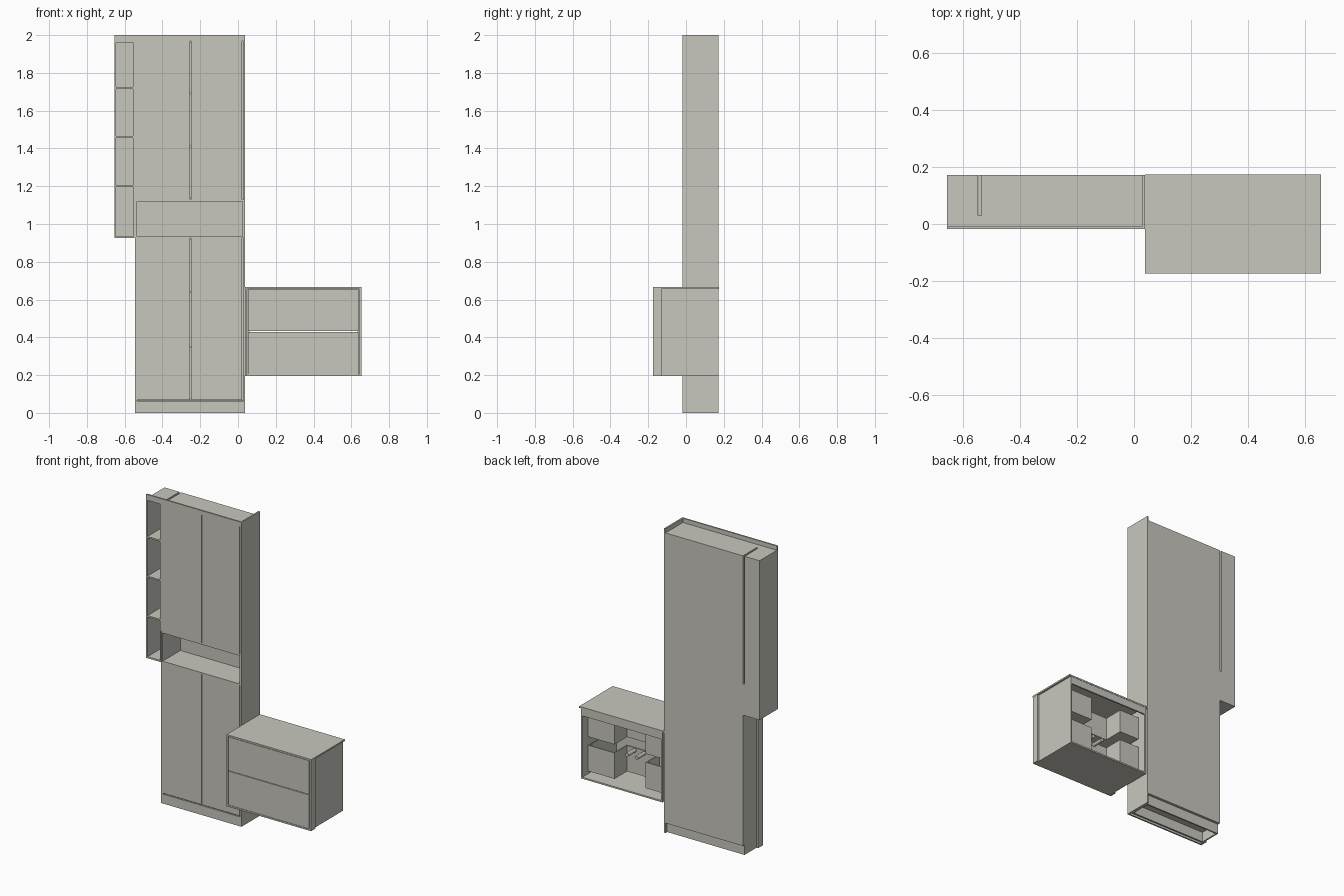
import bpy
import bmesh
from mathutils import Matrix, Vector

if "Cube" in bpy.data.objects:
    bpy.data.objects.remove(bpy.data.objects["Cube"], do_unlink=True)

# One warm grey finish
COLOUR = (0.58, 0.57, 0.515, 1)
finish = bpy.data.materials.new("warm_grey")
finish.use_nodes = True
finish.diffuse_color = COLOUR
bsdf = finish.node_tree.nodes["Principled BSDF"]
bsdf.inputs["Base Color"].default_value = COLOUR
bsdf.inputs["Roughness"].default_value = 0.7


def make(name, bm):
    mesh = bpy.data.meshes.new(name)
    bm.to_mesh(mesh)
    bm.free()
    mesh.materials.append(finish)
    obj = bpy.data.objects.new(name, mesh)
    bpy.context.collection.objects.link(obj)
    return obj


def boards(name, *boxes):
    """Join boards, each given as (x range, y range, z range)."""
    bm = bmesh.new()
    for ranges in boxes:
        low = Vector([r[0] for r in ranges])
        high = Vector([r[1] for r in ranges])
        place = Matrix.Translation((low + high) / 2) @ Matrix.Diagonal((high - low).to_4d())
        bmesh.ops.create_cube(bm, size=1, matrix=place)
    return make(name, bm)


def carcass(name, x, y, z, t=0.01, shelves=(), back=True):
    """Open-fronted box with optional back and shelves."""
    inner = (x[0] + t, x[1] - t)
    parts = [((x[0], inner[0]), y, z), ((inner[1], x[1]), y, z),
             (inner, y, (z[0], z[0] + t)), (inner, y, (z[1] - t, z[1]))]
    if back:
        parts.append((inner, (y[1] - 0.006, y[1]), (z[0] + t, z[1] - t)))
    for s in shelves:
        parts.append((inner, (y[0], y[1] - 0.006), (s - t / 2, s + t / 2)))
    return boards(name, *parts)


FRONT, FACE, BACK = -0.018, -0.008, 0.172
DOOR_Y = (FRONT, FACE)
BODY_Y = (FACE, BACK)
BODY_X = (-0.534, 0.028)

# Tall cabinet: lower body, open niche, upper body
carcass("lower_cabinet", BODY_X, BODY_Y, (0.065, 0.925), shelves=(0.35, 0.64))
carcass("niche", (-0.545, 0.035), (FRONT, BACK), (0.925, 1.13))
carcass("upper_cabinet", BODY_X, BODY_Y, (1.13, 1.972), shelves=(1.41, 1.69))

# Pairs of doors
for level, z in (("lower", (0.068, 0.925)), ("upper", (1.13, 1.97))):
    boards(level + "_left_door", ((-0.249, 0.022), DOOR_Y, z))
    boards(level + "_right_door", ((-0.534, -0.254), DOOR_Y, z))

# Side panel, edge fillers and top fascia
boards("side_panel", ((0.028, 0.038), (FRONT, BACK), (0, 2)))
boards("lower_filler", ((-0.546, -0.534), (FRONT, 0.03), (0, 0.925)))
boards("upper_filler", ((-0.546, -0.534), (FRONT, 0.03), (1.13, 1.972)))
boards("top_fascia", ((-0.655, 0.028), DOOR_Y, (1.97, 2)))

# Hollow plinth
boards("plinth", ((-0.534, 0.028), DOOR_Y, (0, 0.062)),
       (BODY_X, (0.01, 0.02), (0, 0.065)),
       (BODY_X, (0.145, 0.155), (0, 0.065)),
       ((-0.534, -0.524), (0.02, 0.145), (0, 0.065)),
       ((0.018, 0.028), (0.02, 0.145), (0, 0.065)))

# Narrow open shelf column
carcass("shelf_column", (-0.655, -0.546), (FRONT, BACK), (0.925, 1.972),
        shelves=(1.2, 1.46, 1.72))

# Wall-hung drawer unit
boards("counter", ((0.038, 0.655), (-0.174, 0.174), (0.656, 0.666)))
UNIT_X = (0.05, 0.643)
boards("drawer_unit",
       ((0.05, 0.06), (-0.16, BACK), (0.195, 0.656)),
       ((0.633, 0.643), (-0.16, BACK), (0.195, 0.656)),
       (UNIT_X, (-0.174, BACK), (0.195, 0.205)),
       ((0.06, 0.633), (0.162, BACK), (0.608, 0.656)),
       ((0.06, 0.633), (-0.16, -0.11), (0.646, 0.656)))
for side, x in (("left", (0.643, 0.653)), ("right", (0.038, 0.048))):
    boards(side + "_edge_strip", (x, (-0.174, -0.13), (0.195, 0.656)))


# Drawers, with a notch at the back for the pipes
def drawer(level, z0, z1, height):
    boards(level + "_drawer_front", ((0.053, 0.638), (-0.174, -0.163), (z0, z1)))
    z = (z0 + 0.02, z0 + 0.02 + height)
    floor = (z[0], z[0] + 0.01)
    x0, x1, n0, n1, t = 0.067, 0.627, 0.21, 0.435, 0.008
    y0, notch, y1 = -0.163, -0.01, 0.12
    boards(level + "_drawer_box",
           ((x0, x0 + t), (y0, y1), z), ((x1 - t, x1), (y0, y1), z),
           ((n0 - t, n0), (notch, y1), z), ((n1, n1 + t), (notch, y1), z),
           ((x0, n0), (y1 - t, y1), z), ((n1, x1), (y1 - t, y1), z),
           ((n0 - t, n1 + t), (notch - t, notch), z),
           ((x0, x1), (y0, notch), floor),
           ((x0, n0), (notch, y1), floor), ((n1, x1), (notch, y1), floor))


drawer("lower", 0.207, 0.429, 0.17)
drawer("upper", 0.433, 0.654, 0.15)

# Short pipe stubs in the notch
for i, x in enumerate((0.31, 0.38)):
    bm = bmesh.new()
    place = Matrix.Translation((x, 0.03, 0.38)) @ Matrix.Rotation(1.5708, 4, "X")
    bmesh.ops.create_cone(bm, cap_ends=True, segments=16, radius1=0.012,
                          radius2=0.012, depth=0.08, matrix=place)
    make("pipe_stub_%d" % (i + 1), bm)
